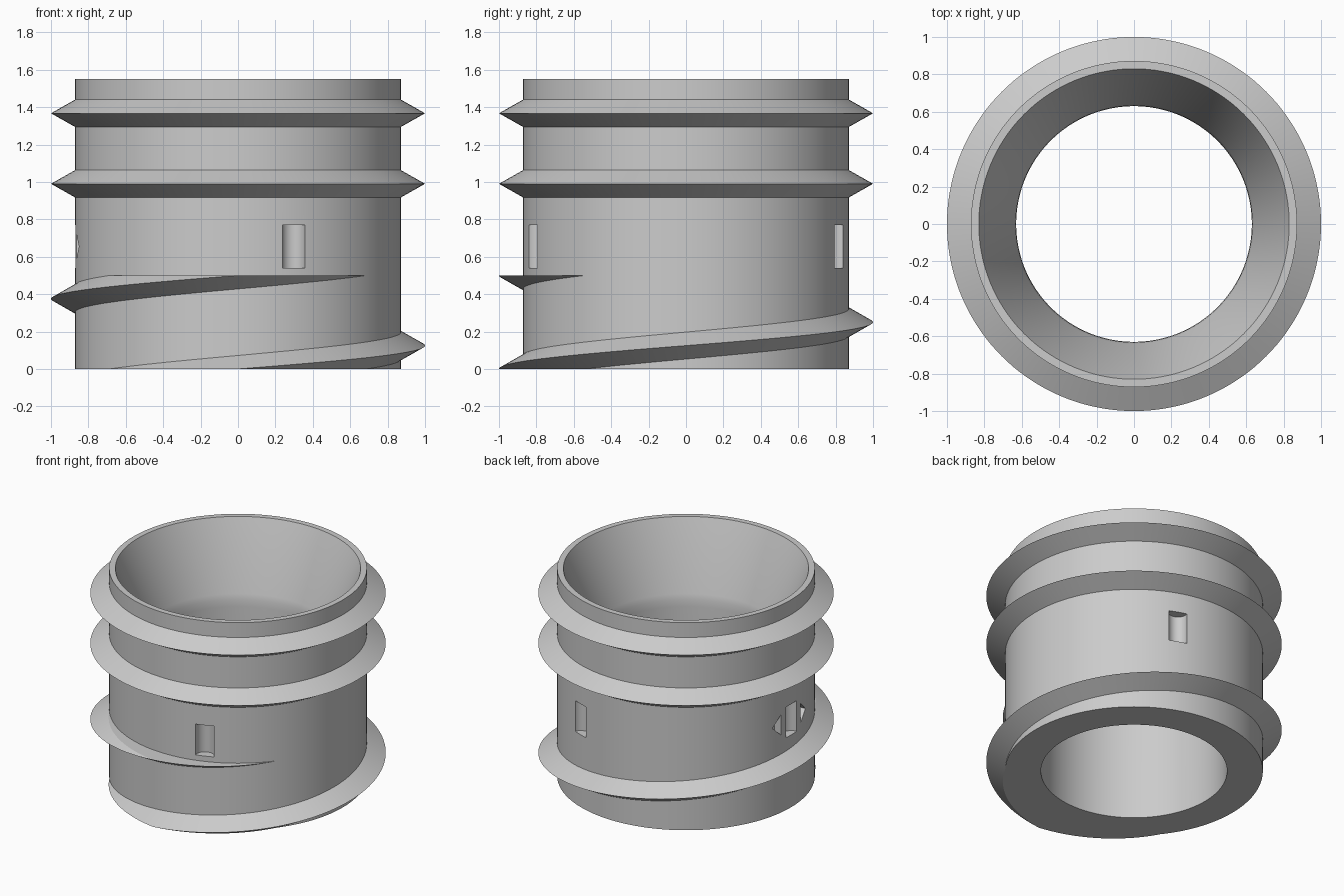
import bpy, bmesh, math
from mathutils import Vector

if "Cube" in bpy.data.objects:
    bpy.data.objects.remove(bpy.data.objects["Cube"])

SEG = 144
R = 0.872          # outer wall radius
TIP = 1.0          # ridge tip radius
HALF = 0.0725      # half height of a ridge at the wall

grey = bpy.data.materials.new("light grey")
grey.diffuse_color = (0.6, 0.6, 0.6, 1)
grey.use_nodes = True
grey.node_tree.nodes["Principled BSDF"].inputs["Base Color"].default_value = grey.diffuse_color


def make(name, bm):
    bmesh.ops.recalc_face_normals(bm, faces=bm.faces)
    me = bpy.data.meshes.new(name)
    bm.to_mesh(me)
    bm.free()
    me.materials.append(grey)
    ob = bpy.data.objects.new(name, me)
    bpy.context.collection.objects.link(ob)
    return ob


def activate(ob):
    bpy.ops.object.select_all(action='DESELECT')
    ob.select_set(True)
    bpy.context.view_layer.objects.active = ob


def smooth(ob, deg=28):
    activate(ob)
    bpy.ops.object.shade_smooth_by_angle(angle=math.radians(deg))


def lathe(name, profile):
    """Revolve a closed (radius, height) profile around z."""
    bm = bmesh.new()
    rings = []
    for i in range(SEG):
        a = 2 * math.pi * i / SEG
        rings.append([bm.verts.new((r * math.cos(a), r * math.sin(a), z))
                      for r, z in profile])
    n = len(profile)
    for i in range(SEG):
        p, q = rings[i], rings[(i + 1) % SEG]
        for j in range(n):
            k = (j + 1) % n
            bm.faces.new((p[j], q[j], q[k], p[k]))
    return make(name, bm)


def prism(name, base, offset):
    """Extrude a polygon along an offset."""
    bm = bmesh.new()
    a = [bm.verts.new(p) for p in base]
    b = [bm.verts.new(Vector(p) + Vector(offset)) for p in base]
    bm.faces.new(a)
    bm.faces.new(b)
    for i in range(len(a)):
        k = (i + 1) % len(a)
        bm.faces.new((a[i], a[k], b[k], b[i]))
    return make(name, bm)


# sleeve body: straight bore below, funnel above, two ridges outside
profile = [(0.63, 0), (R, 0)]
for z in (0.99, 1.367):
    profile += [(R, z - HALF), (TIP, z), (R, z + HALF)]
profile += [(R, 1.55), (0.83, 1.55), (0.642, 1.06), (0.633, 1.02), (0.63, 0.97)]
body = lathe("sleeve_body", profile)

# upright round-backed pockets in the outer wall
cutters = []
for deg in (-70, 70, 180):
    a = math.radians(deg)
    cx, cy = 0.868 * math.cos(a), 0.868 * math.sin(a)
    circle = [(cx + 0.064 * math.cos(a + math.tau * i / 32),
               cy + 0.064 * math.sin(a + math.tau * i / 32), 0.54) for i in range(32)]
    cutters.append(prism("pocket_cutter", circle, (0, 0, 0.23)))

# arrow-shaped notches either side of the left pocket
for s in (-1, 1):
    tri = [(-0.81, s * 0.115, 0.58), (-0.81, s * 0.115, 0.73), (-0.81, s * 0.195, 0.655)]
    cutters.append(prism("arrow_cutter", tri, (-0.2, 0, 0)))

for c in cutters:
    c.hide_render = True
    m = body.modifiers.new("cut", 'BOOLEAN')
    m.operation = 'DIFFERENCE'
    m.solver = 'EXACT'
    m.object = c
    activate(body)
    bpy.ops.object.modifier_apply(modifier=m.name)
    bpy.data.objects.remove(c)
smooth(body)

# helical thread: one turn, trimmed flat at both ends
bm = bmesh.new()
sections = []
step = 360 / SEG
for i in range(int(490 / step) + 1):
    deg = -155 + i * step
    a = math.radians(deg)
    z = 0.5 * (deg + 90) / 360
    sections.append([bm.verts.new((r * math.cos(a), r * math.sin(a), z + h))
                     for r, h in ((0.866, -HALF - 0.003), (TIP, 0), (0.866, HALF + 0.003))])
for p, q in zip(sections, sections[1:]):
    for j in range(3):
        k = (j + 1) % 3
        bm.faces.new((p[j], q[j], q[k], p[k]))
bm.faces.new(sections[0])
bm.faces.new(sections[-1])
for z, d in ((0, -1), (0.5, 1)):
    res = bmesh.ops.bisect_plane(bm, geom=bm.verts[:] + bm.edges[:] + bm.faces[:],
                                 dist=1e-6, plane_co=(0, 0, z), plane_no=(0, 0, d),
                                 clear_outer=True)
    cut = [e for e in res["geom_cut"] if isinstance(e, bmesh.types.BMEdge)]
    caps = bmesh.ops.edgeloop_fill(bm, edges=cut)["faces"]
    bmesh.ops.triangulate(bm, faces=caps)
thread = make("helical_thread", bm)
smooth(thread)
